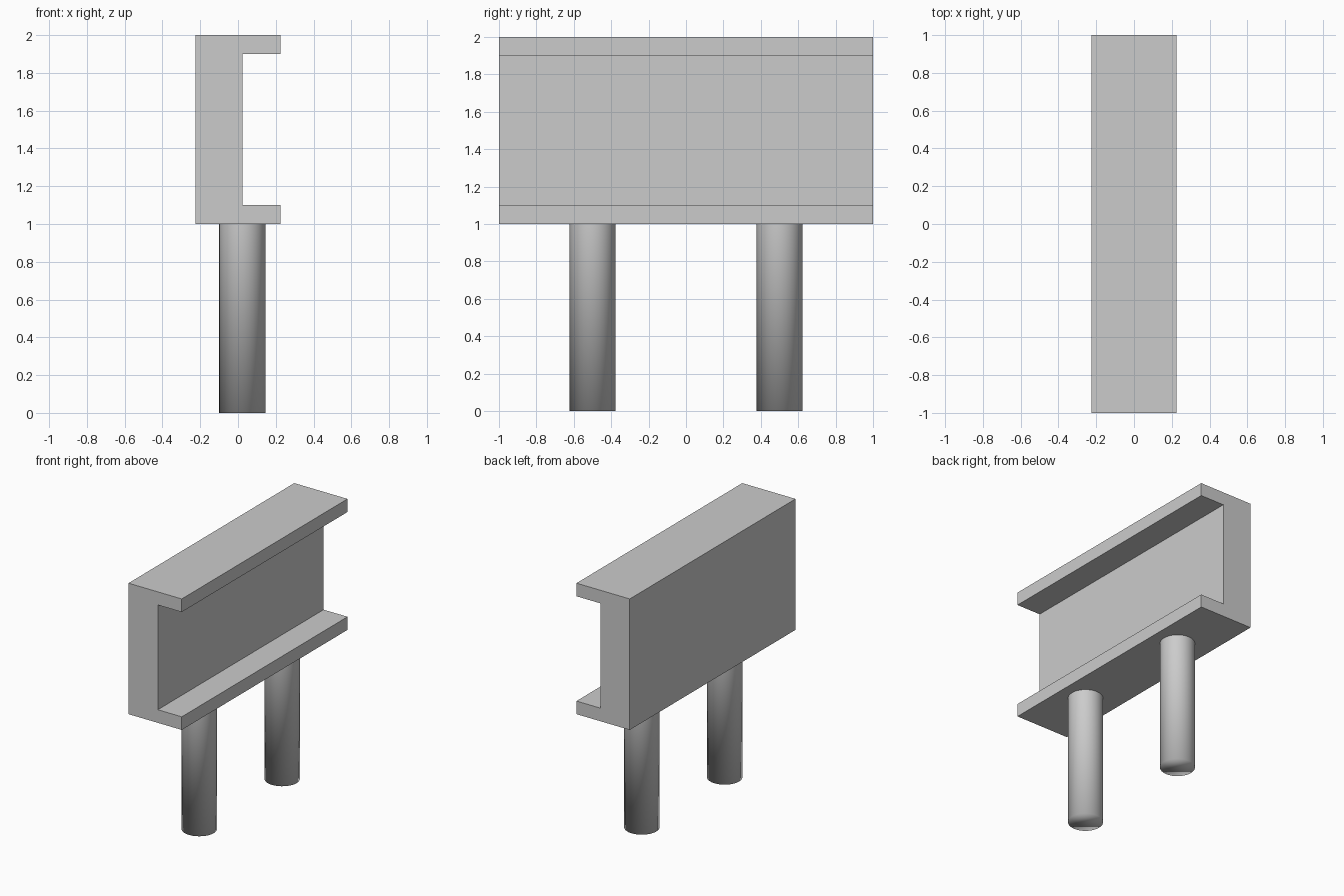
import bpy
import bmesh
from mathutils import Matrix

if "Cube" in bpy.data.objects:
    bpy.data.objects.remove(bpy.data.objects["Cube"])


def add_object(name, bm):
    bmesh.ops.recalc_face_normals(bm, faces=bm.faces)
    mesh = bpy.data.meshes.new(name)
    bm.to_mesh(mesh)
    bm.free()
    obj = bpy.data.objects.new(name, mesh)
    bpy.context.collection.objects.link(obj)
    return obj


# Channel beam: C-shaped profile extruded along y
HALF_W, WEB_X, FLANGE = 0.225, 0.023, 0.1
profile = [(-HALF_W, 1), (HALF_W, 1), (HALF_W, 1 + FLANGE), (WEB_X, 1 + FLANGE),
           (WEB_X, 2 - FLANGE), (HALF_W, 2 - FLANGE), (HALF_W, 2), (-HALF_W, 2)]
bm = bmesh.new()
face = bm.faces.new([bm.verts.new((x, -1, z)) for x, z in profile])
extruded = bmesh.ops.extrude_face_region(bm, geom=[face], use_keep_orig=True)
verts = [v for v in extruded["geom"] if isinstance(v, bmesh.types.BMVert)]
bmesh.ops.translate(bm, verts=verts, vec=(0, 2, 0))
add_object("channel_beam", bm)

# Round legs: smooth all over, open where they meet the beam
for name, y in (("front_leg", -0.5), ("back_leg", 0.5)):
    bm = bmesh.new()
    bmesh.ops.create_cone(bm, cap_ends=True, segments=32, radius1=0.123, radius2=0.123,
                          depth=1, matrix=Matrix.Translation((0.023, y, 0.5)))
    top = [f for f in bm.faces if f.calc_center_median().z > 0.99]
    bmesh.ops.delete(bm, geom=top, context='FACES_ONLY')
    bmesh.ops.recalc_face_normals(bm, faces=bm.faces)
    for f in bm.faces:
        f.smooth = True
    add_object(name, bm)
